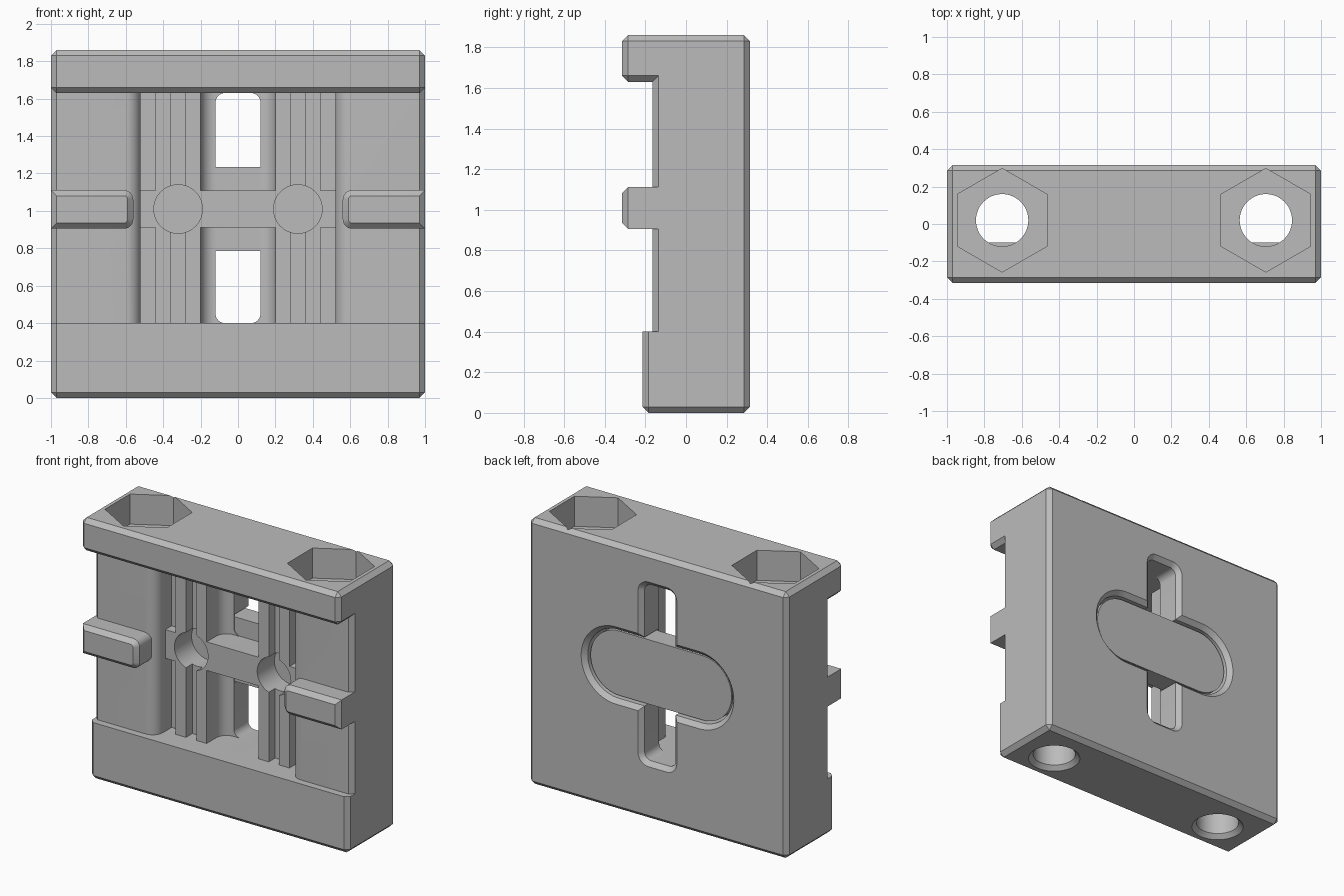
import bpy, bmesh, math

if "Cube" in bpy.data.objects:
    bpy.data.objects.remove(bpy.data.objects["Cube"])

grey = bpy.data.materials.new("light grey")
grey.diffuse_color = (0.5, 0.5, 0.5, 1)
grey.use_nodes = True
grey.node_tree.nodes["Principled BSDF"].inputs["Base Color"].default_value = grey.diffuse_color
C = 0.03                      # chamfer size
FRONT, BACK, TOP = -0.165, 0.315, 1.86
RECESS_LOW, RECESS_HIGH = 0.4, 1.63


def finish(name, bm):
    bmesh.ops.recalc_face_normals(bm, faces=bm.faces)
    mesh = bpy.data.meshes.new(name)
    bm.to_mesh(mesh)
    bm.free()
    ob = bpy.data.objects.new(name, mesh)
    bpy.context.collection.objects.link(ob)
    mesh.materials.append(grey)
    return ob


def stack(name, rings):
    """Loft closed rings of 3D points and cap both ends."""
    bm = bmesh.new()
    loops = [[bm.verts.new(p) for p in ring] for ring in rings]
    n = len(loops[0])
    for a, b in zip(loops, loops[1:]):
        for i in range(n):
            j = (i + 1) % n
            bm.faces.new((a[i], a[j], b[j], b[i]))
    bm.faces.new(loops[0])
    bm.faces.new(loops[-1])
    return finish(name, bm)


def box(name, x, y, z, chamfer=0, sharp_top=False):
    bm = bmesh.new()
    bmesh.ops.create_cube(bm, size=1)
    for v in bm.verts:
        v.co = [(r[0] + r[1]) / 2 + c * (r[1] - r[0]) for c, r in zip(v.co, (x, y, z))]
    if chamfer:
        edges = [e for e in bm.edges
                 if not (sharp_top and all(v.co.z > z[1] - 1e-4 for v in e.verts))]
        bmesh.ops.bevel(bm, geom=edges, offset=chamfer, segments=1, affect='EDGES')
    return finish(name, bm)


def rounded(cx, cz, hx, hz, r, y, seg=8):
    """Rounded rectangle facing the front at depth y."""
    pts = []
    for q, (sx, sz) in enumerate(((1, 1), (-1, 1), (-1, -1), (1, -1))):
        for i in range(seg + 1):
            a = math.pi / 2 * (q + i / seg)
            pts.append((cx + sx * (hx - r) + r * math.cos(a), y,
                        cz + sz * (hz - r) + r * math.sin(a)))
    return pts


def flat(pts, z):
    return [(x, y, z) for x, y in pts]


def circle(cx, cy, r, n=48, turn=0):
    return [(cx + r * math.cos(turn + math.tau * i / n),
             cy + r * math.sin(turn + math.tau * i / n)) for i in range(n)]


def boolean(ob, tool, operation):
    m = ob.modifiers.new(operation.lower(), 'BOOLEAN')
    m.object, m.operation, m.solver = tool, operation, 'EXACT'
    bpy.context.view_layer.objects.active = ob
    bpy.ops.object.modifier_apply(modifier=m.name)
    bpy.data.objects.remove(tool)


# Block with upper and lower front rails
block = box("clamp_block", (-1, 1), (FRONT, BACK), (0, TOP), C)
boolean(block, box("upper_rail", (-1, 1), (-0.315, 0.1), (RECESS_HIGH, TOP), C), 'UNION')
boolean(block, box("lower_rail", (-1, 1), (-0.215, 0.1), (0, RECESS_LOW), C, True), 'UNION')

# Wide front recess with rounded shoulders
arc = [(0.60 - 0.08 * math.sin(a), FRONT + 0.08 - 0.08 * math.cos(a))
       for a in (math.pi / 2 * i / 8 for i in range(9))]
half = [(0.60, -0.4)] + arc + [(0.52, -0.06)]
outline = half + [(-x, y) for x, y in reversed(half)]
boolean(block, stack("recess", [flat(outline, RECESS_LOW), flat(outline, RECESS_HIGH)]), 'DIFFERENCE')

# Centre channel profile with filleted floor corners
fillet = [(0.12 + 0.08 * math.cos(a), 0.045 + 0.08 * math.sin(a))
          for a in (math.pi / 2 * i / 8 for i in range(9))]
half = [(0.20, -0.1)] + fillet
channel = half + [(-x, y) for x, y in reversed(half)]

# Grooves, channel and through slot above and below the bridge
for z0, z1 in ((RECESS_LOW, 0.91), (1.11, RECESS_HIGH)):
    boolean(block, stack("channel", [flat(channel, z0), flat(channel, z1)]), 'DIFFERENCE')
    for s in (-1, 1):
        for a, b in ((0.28, 0.36), (0.44, 0.52)):
            boolean(block, box("groove", sorted((s * a, s * b)), (-0.1, 0.01), (z0, z1)), 'DIFFERENCE')
    cz, hz = (z0 + z1) / 2, (z1 - z0) / 2
    rings = [rounded(0, cz, 0.12 + d, hz + d, 0.05 + d, y)
             for y, d in ((-0.05, 0), (BACK - C, 0), (BACK + 0.02, 0.05))]
    boolean(block, stack("slot", rings), 'DIFFERENCE')

# Oval pocket in the back
rings = [rounded(0, 1.01, 0.56 + d, 0.24 + d, 0.2399 + d, y, 16)
         for y, d in ((0.13, 0), (BACK - C, 0), (BACK + 0.02, 0.05))]
boolean(block, stack("oval_pocket", rings), 'DIFFERENCE')

for s in (-1, 1):
    # Round bores in the bridge
    rings = [[(x, y, z) for x, z in circle(s * 0.32, 1.01, 0.13)] for y in (-0.1, 0.14)]
    boolean(block, stack("bore", rings), 'DIFFERENCE')
    # Vertical bolt hole with countersunk lower end, and hexagonal nut pocket
    cx, cy = s * 0.705, 0.02
    rings = [flat(circle(cx, cy, r), z)
             for z, r in ((-0.02, 0.19), (C, 0.14), (TOP + 0.1, 0.14))]
    boolean(block, stack("bolt_hole", rings), 'DIFFERENCE')
    hexagon = circle(cx, cy, 0.277, 6, math.pi / 6)
    boolean(block, stack("nut_pocket", [flat(hexagon, TOP - 0.21), flat(hexagon, TOP + 0.1)]), 'DIFFERENCE')
    # Side lug with chamfered front
    cx = s * 0.78
    lug = [rounded(cx, 1.008, 0.22 - d, 0.103 - d, 0.05 - d, y, 6)
           for y, d in ((-0.315, C), (-0.285, 0), (-0.1, 0))]
    # square off the outer end of the lug
    for ring, d in zip(lug, (C, 0, 0)):
        for i, (x, y, z) in enumerate(ring):
            if s * (x - cx) > 0.1:
                ring[i] = (s * (1 - d - 0.0002 * (i % 7)), y,
                           1.008 + math.copysign(0.103 - d, z - 1.008) * (1 - 0.002 * (i % 7)))
    pts = []
    for ring in lug:    # keep one point per squared corner
        kept, seen = [], set()
        for p in ring:
            key = p[2] > 1.008
            if s * (p[0] - cx) > 0.1:
                if key in seen:
                    continue
                seen.add(key)
            kept.append(p)
        pts.append(kept)
    boolean(block, stack("lug", pts), 'UNION')

# Oval plate seated in the back pocket
plate = stack("oval_plate", [rounded(0, 1.01, 0.545, 0.225, 0.2249, y, 16) for y in (0.13, 0.275)])

for ob in (block, plate):
    bpy.ops.object.select_all(action='DESELECT')
    ob.select_set(True)
    bpy.context.view_layer.objects.active = ob
    bpy.ops.object.shade_smooth_by_angle(angle=math.radians(30))
